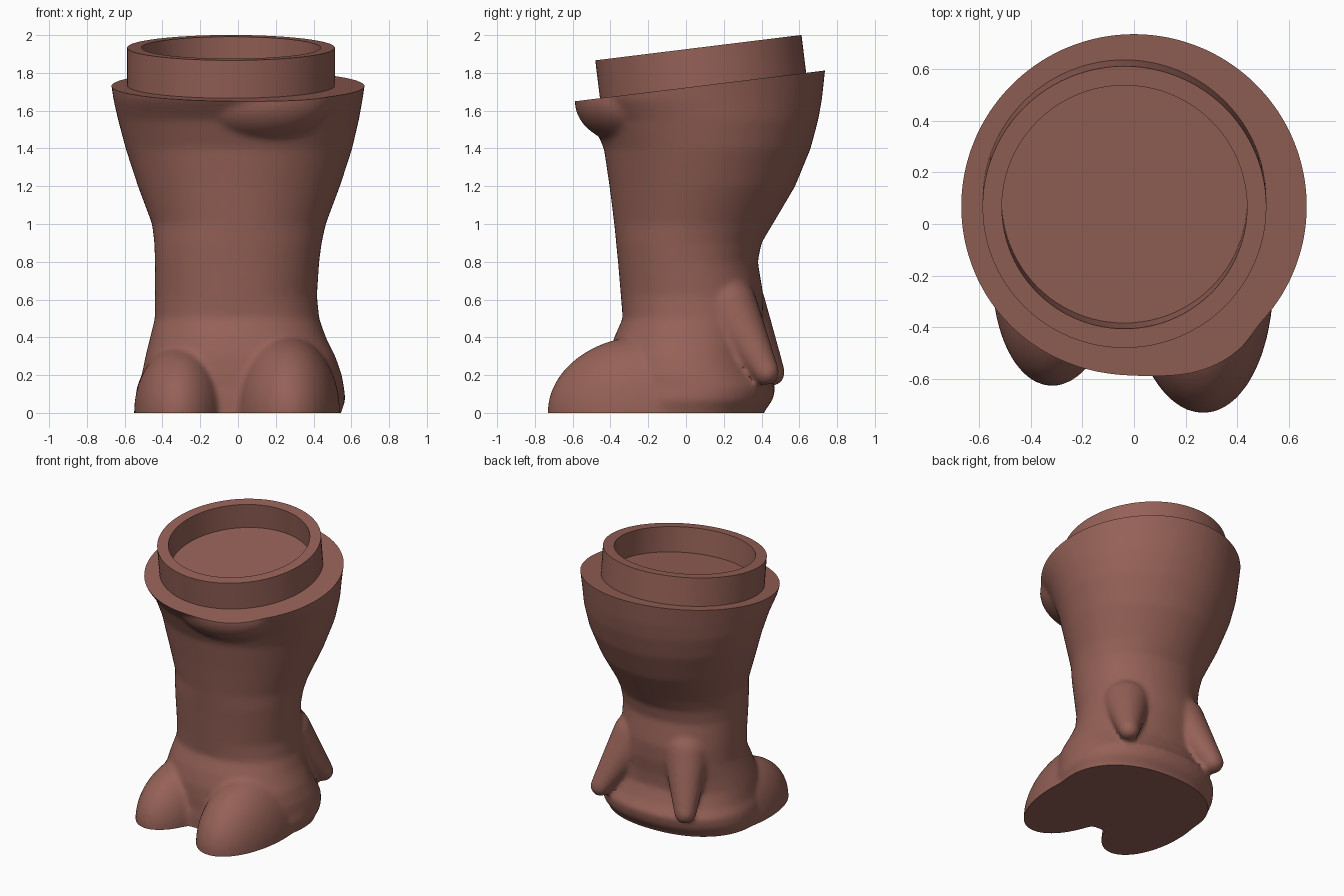
import bpy, bmesh, math
from mathutils import Vector, Matrix

if "Cube" in bpy.data.objects:
    bpy.data.objects.remove(bpy.data.objects["Cube"])

TILT = math.atan(0.123)
UP = Vector((0, -math.sin(TILT), math.cos(TILT)))

mat = bpy.data.materials.new("brown_clay")
mat.diffuse_color = (0.30, 0.12, 0.095, 1)
mat.use_nodes = True
mat.node_tree.nodes["Principled BSDF"].inputs["Base Color"].default_value = mat.diffuse_color


def finish(bm, name):
    bmesh.ops.recalc_face_normals(bm, faces=bm.faces)
    me = bpy.data.meshes.new(name)
    bm.to_mesh(me)
    bm.free()
    ob = bpy.data.objects.new(name, me)
    bpy.context.collection.objects.link(ob)
    me.materials.append(mat)
    return ob


def shade(ob, angle):
    bpy.ops.object.select_all(action='DESELECT')
    ob.select_set(True)
    bpy.context.view_layer.objects.active = ob
    bpy.ops.object.shade_smooth_by_angle(angle=math.radians(angle))


def oval(bm, z, x0, x1, y0, y1, power, n=72):
    ring = []
    for i in range(n):
        a = math.tau * i / n
        c, s = math.cos(a), math.sin(a)
        px = math.copysign(abs(c) ** (2 / power), c)
        py = math.copysign(abs(s) ** (2 / power), s)
        ring.append(bm.verts.new(((x0 + x1) / 2 + px * (x1 - x0) / 2,
                                  (y0 + y1) / 2 + py * (y1 - y0) / 2, z)))
    return ring


def loft(bm, rings):
    for a, b in zip(rings, rings[1:]):
        for i in range(len(a)):
            j = (i + 1) % len(a)
            bm.faces.new((a[i], a[j], b[j], b[i]))
    bm.faces.new(rings[0][::-1])
    bm.faces.new(rings[-1])


def blob(bm, centre, radii, turn=0):
    m = (Matrix.Translation(centre) @ Matrix.Rotation(turn, 4, 'Z')
         @ Matrix.Diagonal((*radii, 1)))
    bmesh.ops.create_uvsphere(bm, u_segments=40, v_segments=24, radius=1, matrix=m)


def claw(bm, a, b, r0, r1, steps=12):
    for i in range(steps):
        t = i / (steps - 1)
        r = r0 + (r1 - r0) * t
        blob(bm, Vector(a).lerp(Vector(b), t), (r, r, r))


# Leg column: z, left, right, front, back, squareness
sections = [
    (-0.08, -.52, .53, -.44, .40, 2.2), (0.00, -.53, .545, -.43, .41, 2.2),
    (0.07, -.545, .57, -.43, .46, 2.2), (0.14, -.535, .56, -.42, .475, 2.2),
    (0.20, -.51, .55, -.42, .43, 2.2), (0.30, -.49, .515, -.41, .385, 2.2),
    (0.40, -.465, .465, -.38, .39, 2.2), (0.50, -.44, .43, -.335, .405, 2.2),
    (0.62, -.44, .418, -.345, .41, 2.1), (0.80, -.44, .43, -.36, .38, 2.1),
    (0.90, -.443, .443, -.37, .40, 2.1), (1.00, -.455, .465, -.38, .46, 2),
    (1.20, -.53, .54, -.405, .578, 2), (1.40, -.595, .605, -.435, .66, 2),
    (1.55, -.635, .64, -.50, .70, 2), (1.66, -.66, .66, -.597, .72, 2),
    (1.80, -.68, .68, -.63, .735, 2), (1.95, -.70, .70, -.66, .75, 2)]
bm = bmesh.new()
loft(bm, [oval(bm, *s) for s in sections])
# Front toes, brow-like lip under the rim, and rear dewclaws
blob(bm, (.255, -.20, 0), (.285, .535, .41), math.radians(2))
blob(bm, (-.30, -.16, 0), (.25, .47, .36), math.radians(-3))
blob(bm, (.12, -.30, 1.65), (.38, .29, .225))
claw(bm, (.25, .22, .56), (.40, .425, .215), .16, .07)
claw(bm, (-.19, .26, .58), (-.31, .45, .215), .16, .075)
leg = finish(bm, "hoofed_leg")

# Fuse and soften the parts
rem = leg.modifiers.new("fuse", 'REMESH')
rem.mode = 'VOXEL'
rem.voxel_size = 0.016
smo = leg.modifiers.new("soften", 'SMOOTH')
smo.factor = 0.5
smo.iterations = 10
dg = bpy.context.evaluated_depsgraph_get()
fused = bpy.data.meshes.new_from_object(leg.evaluated_get(dg))
leg.modifiers.clear()

# Slice a flat sole and a slanted ledge
bm = bmesh.new()
bm.from_mesh(fused)
for co, no in (((0, 0, 0), (0, 0, -1)), ((0, 0, 1.722), UP)):
    cut = bmesh.ops.bisect_plane(bm, geom=bm.verts[:] + bm.edges[:] + bm.faces[:],
                                 plane_co=co, plane_no=no, clear_outer=True)
    edges = [e for e in cut['geom_cut'] if isinstance(e, bmesh.types.BMEdge)]
    bmesh.ops.edgeloop_fill(bm, edges=edges)
bmesh.ops.recalc_face_normals(bm, faces=bm.faces)
bm.to_mesh(leg.data)
bm.free()
if not leg.data.materials:
    leg.data.materials.append(mat)
shade(leg, 40)

# Socket collar: a turned ring with a recessed floor
bm = bmesh.new()
profile = [(0, -.05), (.55, -.05), (.55, .2), (.475, .2), (.475, .02), (0, .02)]
pts = [bm.verts.new((r, 0, z)) for r, z in profile]
lines = [bm.edges.new(p) for p in zip(pts, pts[1:])]
bmesh.ops.spin(bm, geom=pts + lines, cent=(0, 0, 0), axis=(0, 0, 1),
               angle=math.tau, steps=96, use_duplicate=False)
bmesh.ops.remove_doubles(bm, verts=bm.verts, dist=1e-4)
bmesh.ops.transform(bm, verts=bm.verts,
                    matrix=Matrix.Translation((-.037, .09, 1.735))
                    @ Matrix.Rotation(TILT, 4, 'X'))
collar = finish(bm, "socket_collar")
shade(collar, 30)
